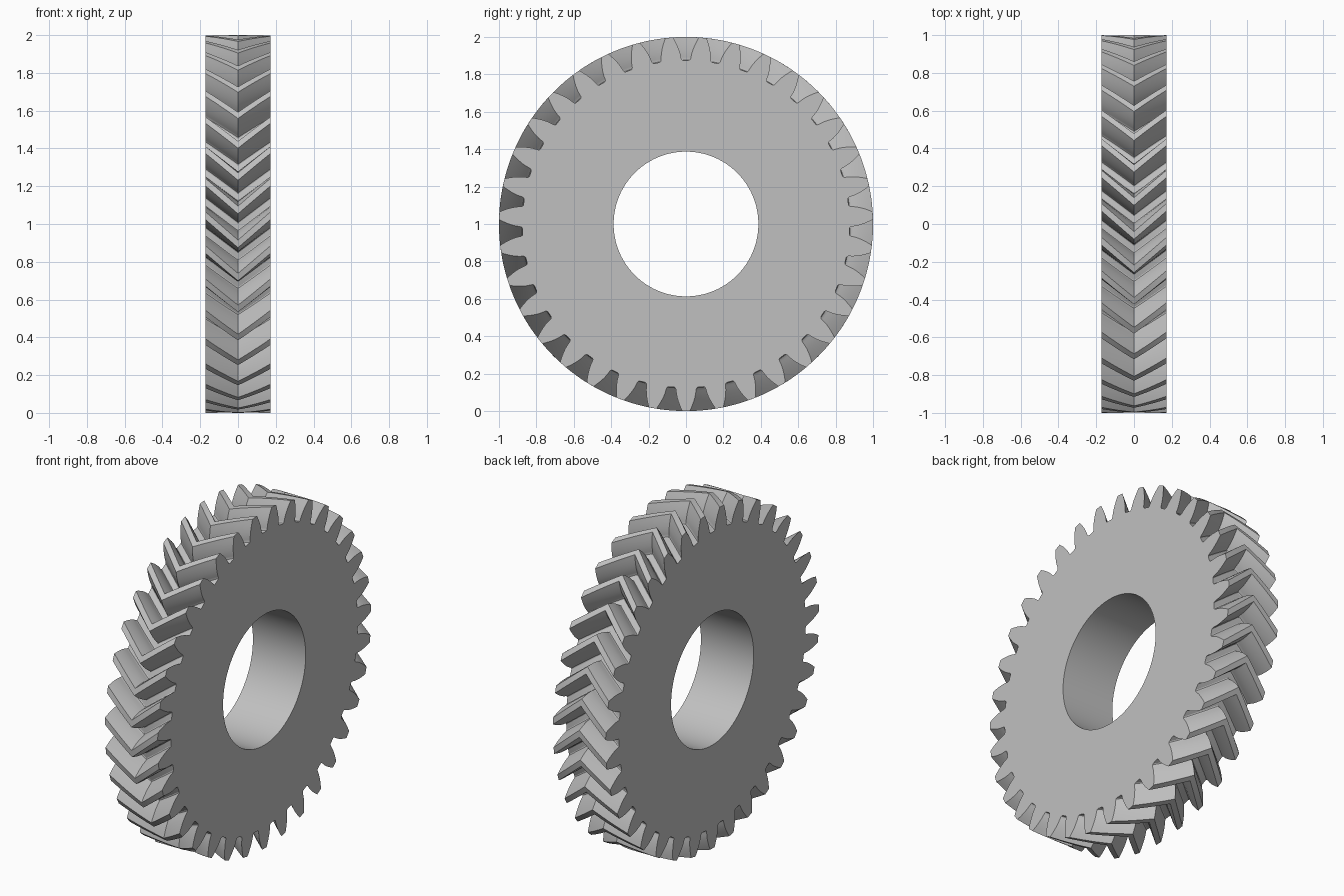
import bpy
import bmesh
import math

cube = bpy.data.objects.get("Cube")
if cube:
    bpy.data.objects.remove(cube)

TEETH = 35
PITCH = 2 * math.pi / TEETH
R_TIP, R_ROOT, R_BORE = 1.0, 0.875, 0.387
HALF_WIDTH = 0.173
TWIST = 0.15          # rotation of the middle plane against the end faces
SLICES = 6            # steps per half of the herringbone
BORE_SIDES = 96

# Involute tooth sizes
R_PITCH = R_TIP * TEETH / (TEETH + 2)
PRESSURE = math.radians(20)
R_BASE = R_PITCH * math.cos(PRESSURE)


def inv(a):
    return math.tan(a) - a


def half_angle(r):
    """Half of the tooth thickness, as an angle, at radius r."""
    a = math.acos(min(1, R_BASE / r))
    return PITCH / 4 + inv(PRESSURE) - inv(a)


# One flank from the root fillet to the tip, as (radius, angle from tooth centre)
flank = [(R_ROOT, half_angle(R_BASE) + 0.012),
         (R_ROOT + 0.003, half_angle(R_BASE) + 0.005),
         (R_ROOT + 0.010, half_angle(R_BASE) + 0.001)]
for i in range(7):
    r = R_BASE + 0.004 + (R_TIP - R_BASE - 0.004) * i / 6
    flank.append((r, half_angle(r)))
tooth = [(r, -a) for r, a in flank] + [(r, a) for r, a in reversed(flank)]

# Whole outline, with a valley at the top of the end faces
outline = [(r, math.pi / 2 + (k + 0.5) * PITCH + a)
           for k in range(TEETH) for r, a in tooth]
bore = [(R_BORE, 2 * math.pi * k / BORE_SIDES) for k in range(BORE_SIDES)]

bm = bmesh.new()


def ring(points, x, turn=0.0):
    return [bm.verts.new((x, r * math.cos(a + turn), 1 + r * math.sin(a + turn)))
            for r, a in points]


def bridge(a, b):
    n = len(a)
    for i in range(n):
        j = (i + 1) % n
        bm.faces.new((a[i], a[j], b[j], b[i]))


def loop_edges(verts):
    return [bm.edges.get((verts[i], verts[i - 1])) for i in range(len(verts))]


# Herringbone rim: twist grows to the middle plane, then reverses
rings = []
for s in range(-SLICES, SLICES + 1):
    t = s / SLICES
    rings.append(ring(outline, t * HALF_WIDTH, TWIST * (1 - abs(t))))
for a, b in zip(rings, rings[1:]):
    bridge(a, b)

# Bore
bore_rings = [ring(bore, -HALF_WIDTH), ring(bore, HALF_WIDTH)]
bridge(*bore_rings)

# Flat end faces
for outer, inner in ((rings[0], bore_rings[0]), (rings[-1], bore_rings[1])):
    bmesh.ops.triangle_fill(bm, use_beauty=True,
                            edges=loop_edges(outer) + loop_edges(inner))

bmesh.ops.recalc_face_normals(bm, faces=bm.faces[:])
mesh = bpy.data.meshes.new("herringbone_gear")
bm.to_mesh(mesh)
bm.free()

gear = bpy.data.objects.new("herringbone_gear", mesh)
bpy.context.collection.objects.link(gear)

# Plain grey
grey = bpy.data.materials.new("plain_grey")
grey.use_nodes = True
colour = (0.53, 0.53, 0.53, 1)
grey.diffuse_color = colour
grey.node_tree.nodes["Principled BSDF"].inputs["Base Color"].default_value = colour
mesh.materials.append(grey)

bpy.ops.object.select_all(action='DESELECT')
gear.select_set(True)
bpy.context.view_layer.objects.active = gear
bpy.ops.object.shade_smooth_by_angle(angle=math.radians(30))
